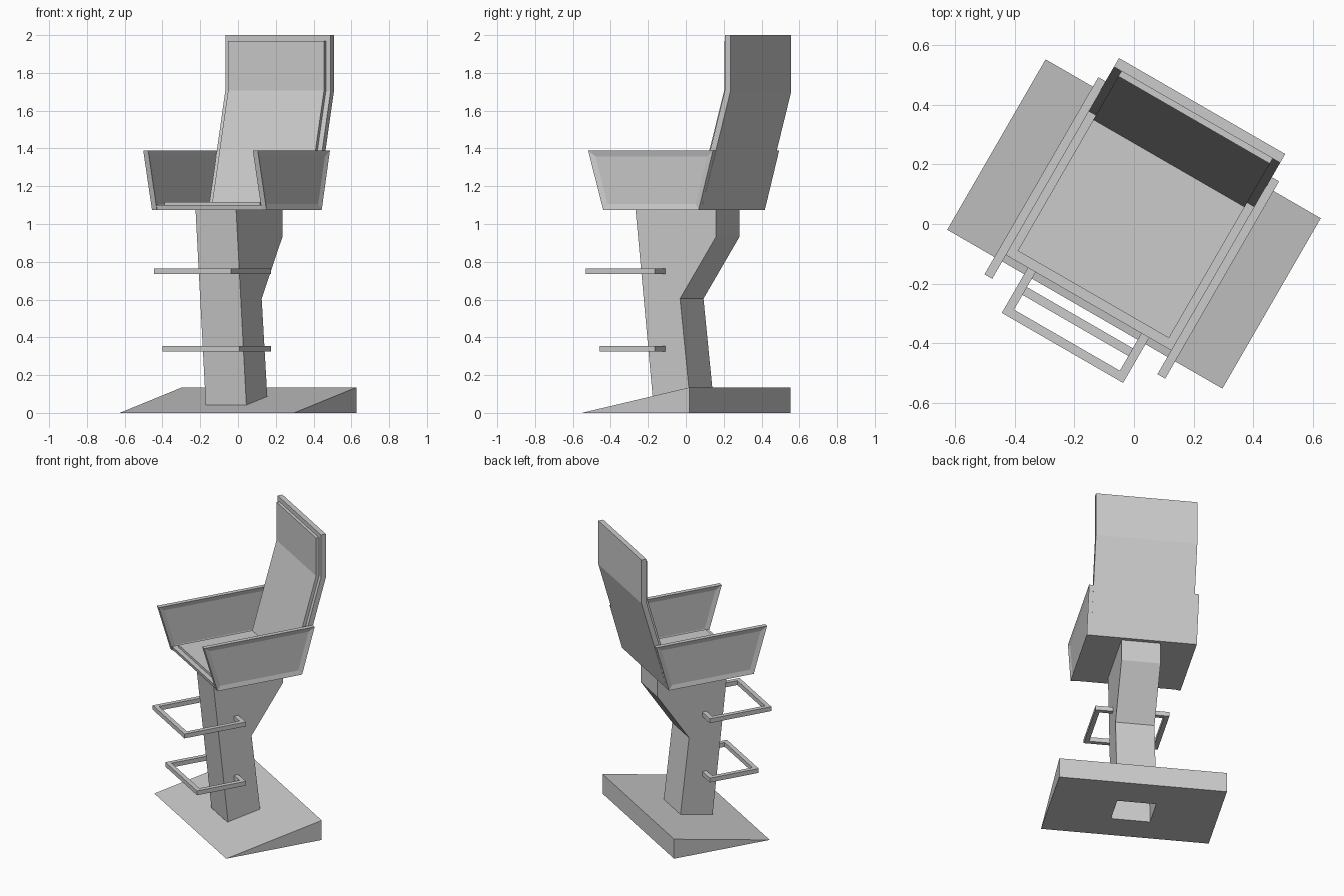
import bpy, bmesh, math
from mathutils import Matrix, Vector

if "Cube" in bpy.data.objects:
    bpy.data.objects.remove(bpy.data.objects["Cube"])

TURN = Matrix.Rotation(math.radians(-30), 4, 'Z')   # whole chair is turned on the floor


def prism(name, pts, a, b, axis='X', inset=None, open_bottom=False):
    """Extrude a profile from a to b. axis X: pts are (y, z); axis Z: pts are (x, y)."""
    bm = bmesh.new()
    place = (lambda p, t: Vector((t, p[0], p[1]))) if axis == 'X' else \
            (lambda p, t: Vector((p[0], p[1], t)))
    face = bm.faces.new([bm.verts.new(place(p, a)) for p in pts])
    ext = bmesh.ops.extrude_face_region(bm, geom=[face], use_keep_orig=True)
    moved = [g for g in ext['geom'] if isinstance(g, bmesh.types.BMVert)]
    step = Vector((b - a, 0, 0)) if axis == 'X' else Vector((0, 0, b - a))
    bmesh.ops.translate(bm, verts=moved, vec=step)
    bmesh.ops.recalc_face_normals(bm, faces=bm.faces[:])
    bm.normal_update()
    if inset:
        sides = [f for f in bm.faces if abs(f.normal.x) > 0.99]
        bmesh.ops.inset_individual(bm, faces=sides, thickness=inset[0],
                                   depth=-inset[1], use_even_offset=True)
    if open_bottom:
        low = [f for f in bm.faces if f.normal.z < -0.99 and f.calc_center_median().z < 0.01]
        bmesh.ops.delete(bm, geom=low, context='FACES_ONLY')
    bm.transform(TURN)
    mesh = bpy.data.meshes.new(name)
    bm.to_mesh(mesh)
    bm.free()
    obj = bpy.data.objects.new(name, mesh)
    bpy.context.collection.objects.link(obj)
    return obj


# Wedge base with the post opening in its underside
base = prism("base", [(-0.33, 0), (0.33, 0), (0.33, 0.135)], -0.533, 0.533)
post_profile = [(-0.122, 0), (0.105, 0), (0.036, 0.605), (0.254, 0.93),
                (0.254, 1.075), (-0.235, 1.075)]
cut_profile = [(y, -0.05 if z == 0 else z) for y, z in post_profile]
cutter = prism("post_cutter", cut_profile, -0.124, 0.124)
cutter.hide_render = True
mod = base.modifiers.new("post_opening", 'BOOLEAN')
mod.operation = 'DIFFERENCE'
mod.solver = 'EXACT'
mod.object = cutter
bpy.context.view_layer.objects.active = base
bpy.ops.object.modifier_apply(modifier=mod.name)
bpy.data.objects.remove(cutter)

# Hollow bent post
prism("post", post_profile, -0.124, 0.124, open_bottom=True)

# Two U-shaped footrests hooked into the post
for name, front, z in (("lower_footrest", -0.393, 0.325), ("upper_footrest", -0.48, 0.735)):
    outer = [(0.11, -0.055), (0.235, -0.055), (0.235, front)]
    inner = [(0.205, front + 0.03), (0.205, -0.085), (0.11, -0.085)]
    flip = lambda pts: [(-x, y) for x, y in reversed(pts)]
    prism(name, outer + flip(outer) + flip(inner) + inner, z, z + 0.03, axis='Z')

# Seat and backrest shell, with a slightly raised pad
prism("seat_shell", [(-0.30, 1.075), (0.28, 1.075), (0.457, 1.7), (0.457, 2.0),
                     (0.423, 2.0), (0.423, 1.705), (0.252, 1.1), (-0.305, 1.1)],
      -0.322, 0.322)
prism("seat_pad", [(-0.273, 1.09), (0.26, 1.09), (0.432, 1.7), (0.432, 1.97),
                   (0.403, 1.97), (0.403, 1.708), (0.235, 1.117), (-0.273, 1.117)],
      -0.293, 0.293)

# Framed armrests with recessed panels on both sides
arm = [(-0.305, 1.075), (0.28, 1.075), (0.367, 1.388), (-0.397, 1.388)]
for name, side in (("left_arm", -1), ("right_arm", 1)):
    prism(name, arm, side * 0.32, side * 0.35, inset=(0.03, 0.008))
